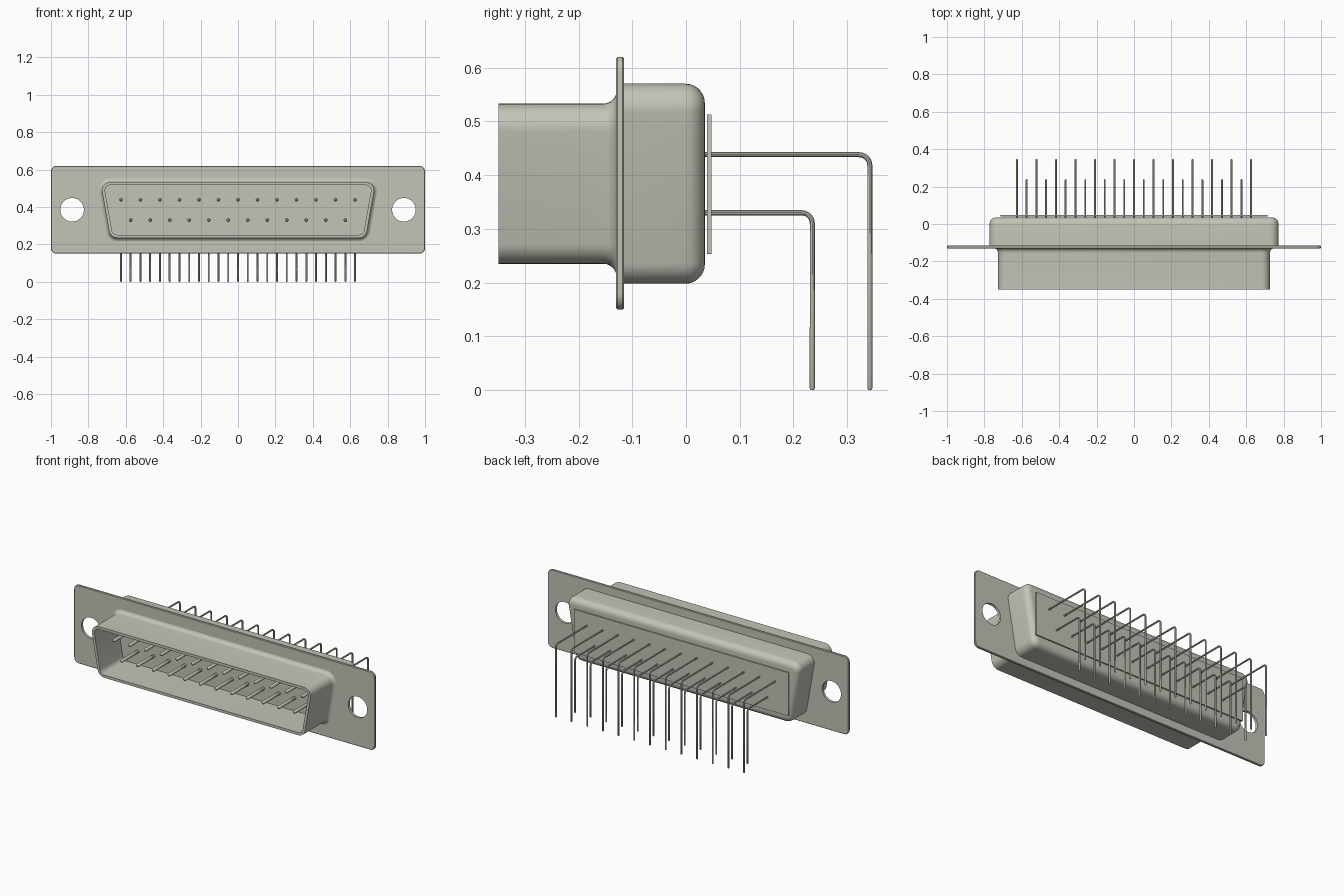
import bpy, bmesh, math

cube = bpy.data.objects.get("Cube")
if cube:
    bpy.data.objects.remove(cube, do_unlink=True)

metal = bpy.data.materials.new("warm_grey_metal")
metal.use_nodes = True
COLOUR = (0.55, 0.55, 0.48, 1)
metal.diffuse_color = COLOUR
metal.node_tree.nodes["Principled BSDF"].inputs["Base Color"].default_value = COLOUR


def activate(ob):
    bpy.ops.object.select_all(action='DESELECT')
    ob.select_set(True)
    bpy.context.view_layer.objects.active = ob


def smooth(ob):
    activate(ob)
    bpy.ops.object.shade_smooth_by_angle(angle=math.radians(35))


def outline(half_w, z0, z1, r, lean, off, y, steps=8):
    """Rounded trapezoid in the xz plane, grown by off; lean is the side angle."""
    top_x = half_w - r
    low_x = top_x - math.tan(lean) * (z1 - z0 - 2 * r)
    half_pi = math.pi / 2
    pts = []
    for cx, cz, a, b in ((top_x, z1 - r, half_pi, -lean), (low_x, z0 + r, -lean, -half_pi)):
        for i in range(steps + 1):
            t = a + (b - a) * i / steps
            pts.append((cx + (r + off) * math.cos(t), y, cz + (r + off) * math.sin(t)))
    return pts + [(-x, yy, z) for x, yy, z in reversed(pts)]


def loft(name, shape, profile, cap_end=True):
    """Skin a chain of (offset, y) outlines into one solid."""
    bm = bmesh.new()
    rings = [[bm.verts.new(p) for p in outline(*shape, off, y)] for off, y in profile]
    n = len(rings[0])
    for a, b in zip(rings, rings[1:]):
        for i in range(n):
            j = (i + 1) % n
            bm.faces.new((a[i], a[j], b[j], b[i]))
    bm.faces.new(rings[0])
    if cap_end:
        bm.faces.new(rings[-1])
    bmesh.ops.recalc_face_normals(bm, faces=bm.faces)
    me = bpy.data.meshes.new(name)
    bm.to_mesh(me)
    bm.free()
    ob = bpy.data.objects.new(name, me)
    bpy.context.collection.objects.link(ob)
    me.materials.append(metal)
    smooth(ob)
    return ob


def wires(name, paths, depth):
    """Round wires from lists of (x, y, z, radius factor)."""
    cu = bpy.data.curves.new(name, 'CURVE')
    cu.dimensions = '3D'
    cu.bevel_depth = depth
    cu.bevel_resolution = 3
    cu.use_fill_caps = True
    for path in paths:
        sp = cu.splines.new('POLY')
        sp.points.add(len(path) - 1)
        for p, (x, y, z, f) in zip(sp.points, path):
            p.co = (x, y, z, 1)
            p.radius = f
    cu.materials.append(metal)
    ob = bpy.data.objects.new(name, cu)
    bpy.context.collection.objects.link(ob)
    activate(ob)
    bpy.ops.object.convert(target='MESH')
    smooth(bpy.context.view_layer.objects.active)


LEAN = math.radians(10)

# Mounting flange with two screw holes
flange = loft("mounting_flange", (1.0, 0.15, 0.62, 0.03, 0),
              [(-0.003, -0.13), (0, -0.127), (0, -0.118), (-0.003, -0.115)])
for side in (-1, 1):
    bpy.ops.mesh.primitive_cylinder_add(vertices=48, radius=0.063, depth=0.2,
                                        location=(side * 0.887, -0.122, 0.385),
                                        rotation=(math.pi / 2, 0, 0))
    cutter = bpy.context.object
    cutter.name = "hole_cutter"
    cutter.hide_render = True
    mod = flange.modifiers.new("hole", 'BOOLEAN')
    mod.operation = 'DIFFERENCE'
    mod.solver = 'EXACT'
    mod.object = cutter
    activate(flange)
    bpy.ops.object.modifier_apply(modifier=mod.name)
    bpy.data.objects.remove(cutter, do_unlink=True)
smooth(flange)

# Hollow front shroud, flaring into the flange
flare = [(0.025 * (1 - math.cos(t)), -0.154 + 0.025 * math.sin(t))
         for t in (math.pi / 2 * i / 6 for i in range(7))]
loft("front_shroud", (0.727, 0.235, 0.533, 0.045, LEAN),
     [(-0.016, -0.132), (-0.016, -0.349), (0, -0.349)] + flare, cap_end=False)

# Rear housing with a rounded back edge
R = 0.036
rounding = [(-R * (1 - math.cos(t)), 0.035 - R + R * math.sin(t))
            for t in (math.pi / 2 * i / 7 for i in range(8))]
loft("rear_housing", (0.773, 0.198, 0.57, 0.046, LEAN), [(0, -0.12)] + rounding)

# Thin panel behind the housing
loft("rear_panel", (0.713, 0.253, 0.513, 0.002, 0), [(0, 0.039), (0, 0.047)])

# Two staggered rows: contacts in the shroud and bent legs at the back
BEND = 0.02
for row, count, half, z, y_end in (("upper", 13, 0.626, 0.438, 0.342),
                                   ("lower", 12, 0.574, 0.33, 0.235)):
    xs = [-half + 2 * half * i / (count - 1) for i in range(count)]
    wires(row + "_contacts",
          [[(x, -0.12, z, 1), (x, -0.28, z, 1), (x, -0.286, z, 0.8), (x, -0.29, z, 0.4)]
           for x in xs], 0.01)
    bend = [(y_end - BEND + BEND * math.sin(t), z - BEND + BEND * math.cos(t))
            for t in (math.pi / 2 * i / 6 for i in range(7))]
    wires(row + "_legs",
          [[(x, 0.02, z, 1)] + [(x, y, zz, 1) for y, zz in bend]
           + [(x, y_end, 0.003, 1), (x, y_end, 0, 0.6)] for x in xs], 0.005)
